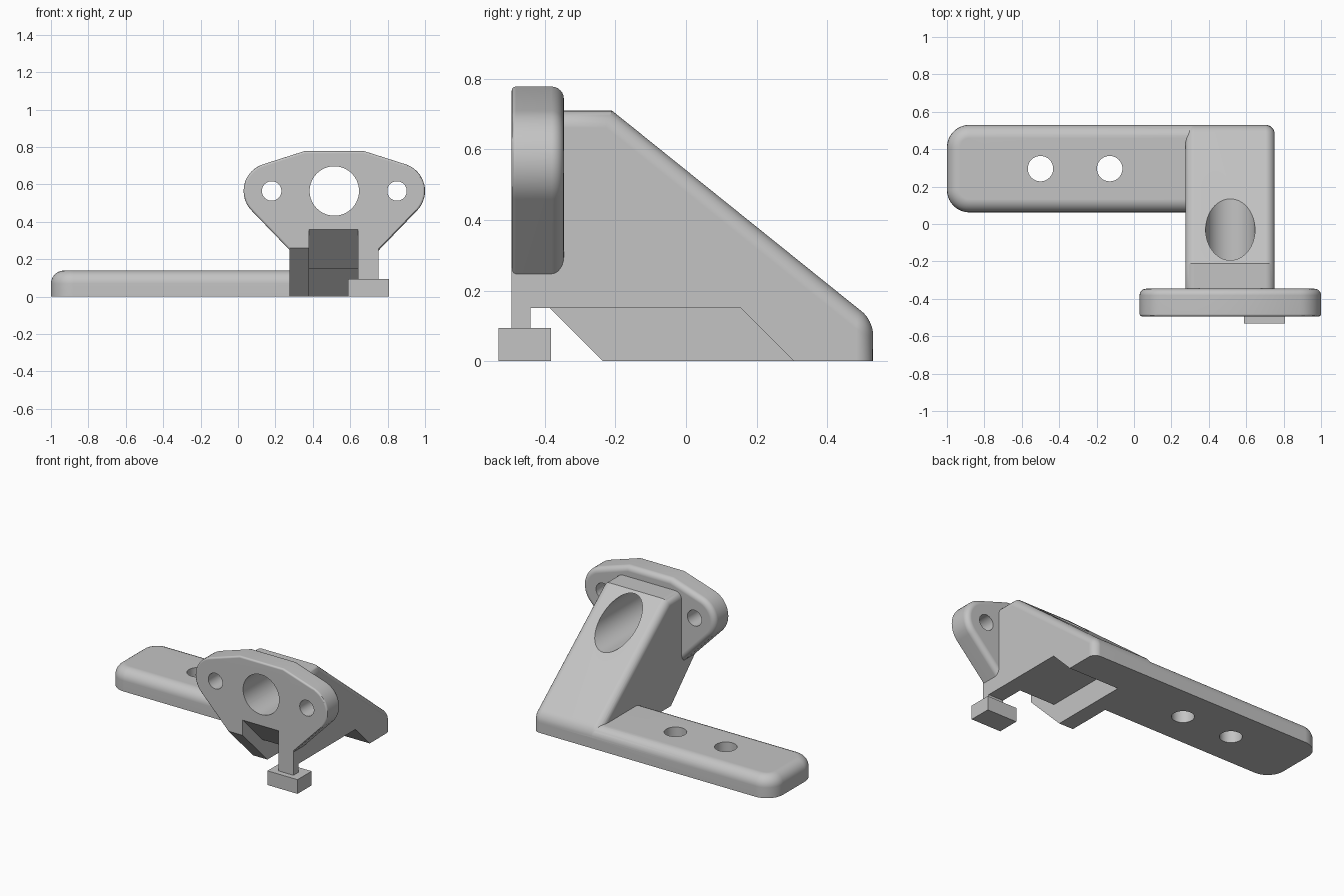
import bpy, bmesh, math
from mathutils import Vector
from mathutils.geometry import convex_hull_2d

cube = bpy.data.objects.get("Cube")
if cube:
    bpy.data.objects.remove(cube, do_unlink=True)

GREY = (0.55, 0.55, 0.55, 1)
mat = bpy.data.materials.new("plain grey")
mat.use_nodes = True
mat.diffuse_color = GREY
for node in mat.node_tree.nodes:
    if node.type == 'BSDF_PRINCIPLED':
        node.inputs["Base Color"].default_value = GREY


def prism(pts, axis, lo, hi):
    """Outline in the two other axes, extruded along the given axis."""
    bm = bmesh.new()

    def place(p, d):
        co = list(p)
        co.insert(axis, d)
        return bm.verts.new(co)

    a = [place(p, lo) for p in pts]
    b = [place(p, hi) for p in pts]
    bm.faces.new(a)
    bm.faces.new(b)
    for i in range(len(pts)):
        j = (i + 1) % len(pts)
        bm.faces.new((a[i], a[j], b[j], b[i]))
    bmesh.ops.recalc_face_normals(bm, faces=bm.faces)
    return bm


def round_edges(bm, rule, width, segments=6):
    edges = [e for e in bm.edges if rule(e.verts[0].co, e.verts[1].co)]
    bmesh.ops.bevel(bm, geom=edges, offset=width, offset_type='OFFSET',
                    segments=segments, profile=0.5, affect='EDGES',
                    clamp_overlap=False)


def both(axis, value):
    return lambda p, q: (abs(p[axis] - value) < 1e-4
                         and abs(q[axis] - value) < 1e-4)


def finish(name, bm):
    me = bpy.data.meshes.new(name)
    bm.to_mesh(me)
    bm.free()
    me.materials.append(mat)
    ob = bpy.data.objects.new(name, me)
    bpy.context.collection.objects.link(ob)
    return ob


def apply_mod(ob, mod):
    bpy.ops.object.select_all(action='DESELECT')
    bpy.context.view_layer.objects.active = ob
    ob.select_set(True)
    bpy.ops.object.modifier_apply(modifier=mod.name)


def combine(ob, bm, operation):
    other = finish("helper", bm)
    other.hide_render = True
    mod = ob.modifiers.new("combine", 'BOOLEAN')
    mod.operation = operation
    mod.solver = 'EXACT'
    mod.object = other
    apply_mod(ob, mod)
    bpy.data.objects.remove(other, do_unlink=True)


def circle(cx, cy, r, n=48):
    return [(cx + r * math.cos(math.tau * i / n),
             cy + r * math.sin(math.tau * i / n)) for i in range(n)]


FRONT, BACK, TOP = -0.494, 0.53, 0.71
ARM_L, ARM_R = 0.275, 0.752

# Sloping arm
arm = prism([(FRONT, 0), (BACK, 0), (BACK, 0.115), (-0.21, TOP), (FRONT, TOP)],
            0, ARM_L, ARM_R)
low, front = both(2, 0), both(1, FRONT)
ridge = both(1, -0.21)
round_edges(arm, lambda p, q: not (low(p, q) or front(p, q) or ridge(p, q)
                                   or (both(0, p.x)(p, q) and p.y + q.y < 2 * FRONT + 0.01)),
            0.048)
bracket = finish("bracket", arm)

# Mounting plate
plate = prism([(-1, 0.062), (0.37, 0.062), (0.37, BACK), (-1, BACK)], 2, 0, 0.14)
round_edges(plate, lambda p, q: both(0, -1)(p, q) and both(1, p.y)(p, q), 0.12, 10)
round_edges(plate, lambda p, q: both(2, 0.14)(p, q) and not both(0, 0.37)(p, q), 0.07)
combine(bracket, plate, 'UNION')

# Eared flange
MID, AXIS_Z, EAR = 0.515, 0.565, 0.335
pts = [(MID + s * w, z) for s in (-1, 1) for w, z in ((0.16, 0.778), (0.228, 0.238))]
for s in (-1, 1):
    pts += circle(MID + s * EAR, AXIS_Z, 0.15)
outline = [pts[i] for i in convex_hull_2d([Vector(p) for p in pts])]
flange = prism(outline, 1, FRONT, -0.346)
round_edges(flange, both(1, -0.346), 0.035)
round_edges(flange, both(1, FRONT), 0.012, 3)
combine(bracket, flange, 'UNION')

# Underside: front chamfer, open channel, and sloped notch beside the leg
combine(bracket, prism([(-0.185, -0.05), (-0.635, 0.4), (-0.635, -0.05)],
                       0, 0.2, 0.5), 'DIFFERENCE')
combine(bracket, prism([(-0.441, -0.05), (0.355, -0.05), (0.155, 0.15), (-0.441, 0.15)],
                       0, 0.38, 0.9), 'DIFFERENCE')
combine(bracket, prism([(-0.6, -0.05), (-0.25, -0.05), (-0.25, 0.116), (-0.6, 0.466)],
                       0, 0.38, 0.642), 'DIFFERENCE')

# Bores: main, ears, plate screws
combine(bracket, prism(circle(MID, AXIS_Z, 0.132, 64), 1, -0.7, 0.7), 'DIFFERENCE')
for s in (-1, 1):
    combine(bracket, prism(circle(MID + s * EAR, AXIS_Z, 0.052, 40), 1, -0.6, -0.2),
            'DIFFERENCE')
for x in (-0.5, -0.13):
    combine(bracket, prism(circle(x, 0.296, 0.068, 40), 2, -0.1, 0.3), 'DIFFERENCE')

# Foot pad under the leg
combine(bracket, prism([(0.588, -0.531), (0.808, -0.531), (0.808, -0.383), (0.588, -0.383)],
                       2, 0, 0.094), 'UNION')

# Smooth rounded edges, keep hard ones crisp
bpy.ops.object.select_all(action='DESELECT')
bracket.select_set(True)
bpy.context.view_layer.objects.active = bracket
bpy.ops.object.shade_smooth_by_angle(angle=math.radians(30))
wn = bracket.modifiers.new("even shading", 'WEIGHTED_NORMAL')
wn.keep_sharp = True
